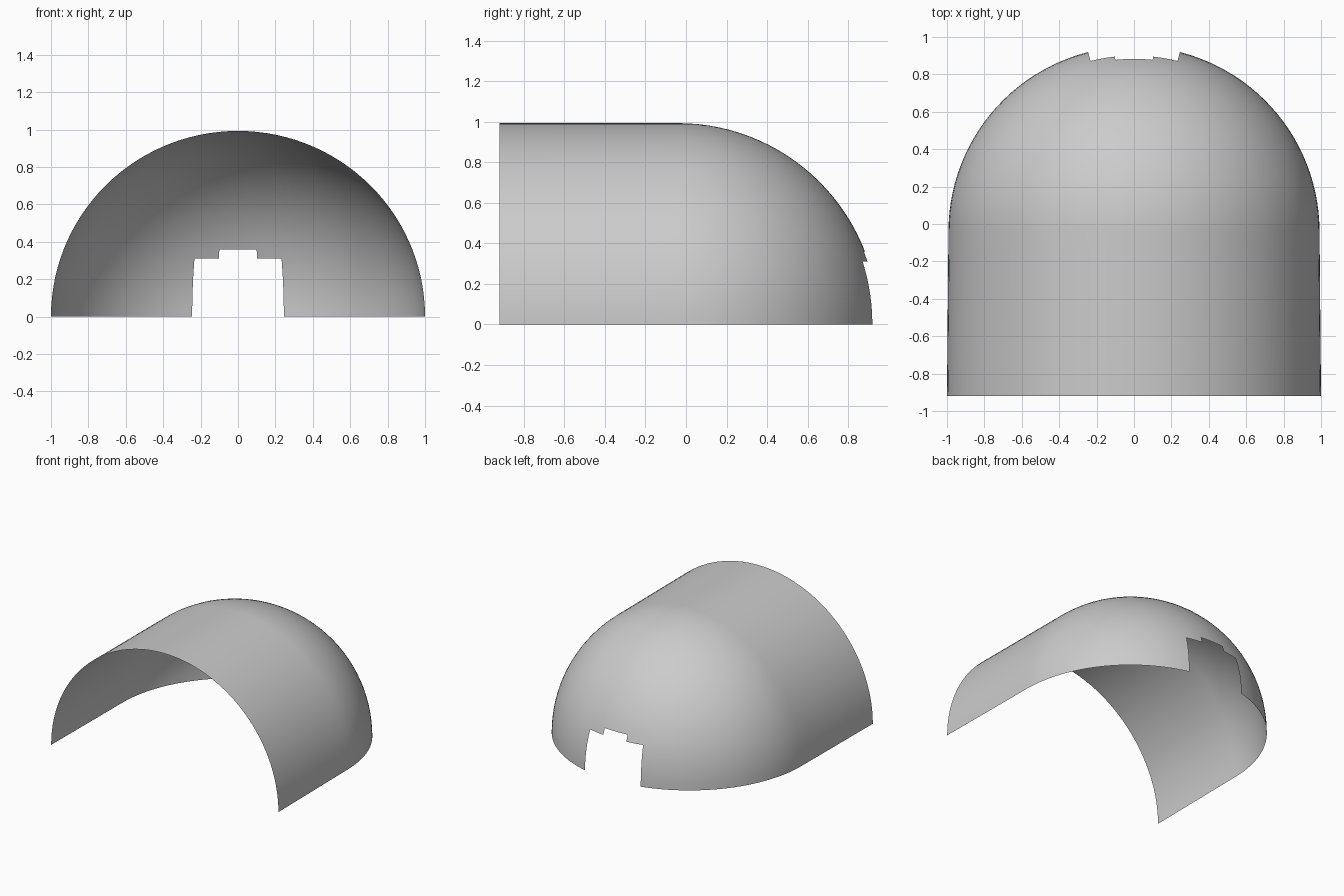
import bpy, bmesh
from math import sin, cos, radians

if "Cube" in bpy.data.objects:
    bpy.data.objects.remove(bpy.data.objects["Cube"])

RX, RY, RZ = 0.992, 0.99, 0.993   # dome radii
Y_JOIN, Y_FRONT = -0.04, -0.92    # dome/vault seam and open front
X_FRONT = 1.0                     # half width at the open front


def spans(stops, step):
    """Angles in degrees running through all stops at roughly even steps."""
    out = [stops[0]]
    for a, b in zip(stops, stops[1:]):
        n = max(1, round((b - a) / step))
        out += [a + (b - a) * i / n for i in range(1, n + 1)]
    return out


def grid(bm, us, vs, point, keep=lambda u, v: True):
    """Quad sheet over two parameter lists, skipping cells that are not kept."""
    rows = [[bm.verts.new(point(u, v)) for v in vs] for u in us]
    for i in range(len(us) - 1):
        for j in range(len(vs) - 1):
            if keep((us[i] + us[i + 1]) / 2, (vs[j] + vs[j + 1]) / 2):
                bm.faces.new((rows[i][j], rows[i + 1][j],
                              rows[i + 1][j + 1], rows[i][j + 1]))


def dome_point(az, lat):
    a, t = radians(az), radians(lat)
    return (-RX * sin(a) * cos(t), Y_JOIN + RY * cos(a) * cos(t), RZ * sin(t))


def vault_point(f, ang):
    t = radians(ang)
    rx = X_FRONT + (RX - X_FRONT) * f
    return (rx * cos(t), Y_FRONT + (Y_JOIN - Y_FRONT) * f, RZ * sin(t))


def outside_doorway(az, lat):
    low = abs(az) < 14.3 and lat < 18.2
    raised = abs(az) < 6.2 and lat < 21.2
    return not (low or raised)


azimuths = spans([-90, -14.3, -6.2, 6.2, 14.3, 90], 3)
latitudes = spans([0, 18.2, 21.2, 90], 3)
arch = latitudes + [180 - a for a in reversed(latitudes[:-1])]

# Thin shell: rounded back with stepped doorway, then the barrel vault
bm = bmesh.new()
grid(bm, azimuths, latitudes, dome_point, outside_doorway)
grid(bm, [i / 8 for i in range(9)], arch, lambda f, a: vault_point(1 - f, a))
bmesh.ops.remove_doubles(bm, verts=bm.verts, dist=1e-4)
bmesh.ops.delete(bm, geom=[v for v in bm.verts if not v.link_faces], context='VERTS')
bmesh.ops.recalc_face_normals(bm, faces=bm.faces)
bm.normal_update()
top = max(bm.faces, key=lambda f: f.calc_center_median().z)
if top.normal.z < 0:
    bmesh.ops.reverse_faces(bm, faces=bm.faces)
for f in bm.faces:
    f.smooth = True

mesh = bpy.data.meshes.new("vaulted_shell")
bm.to_mesh(mesh)
bm.free()
shell = bpy.data.objects.new("vaulted_shell", mesh)
bpy.context.collection.objects.link(shell)
